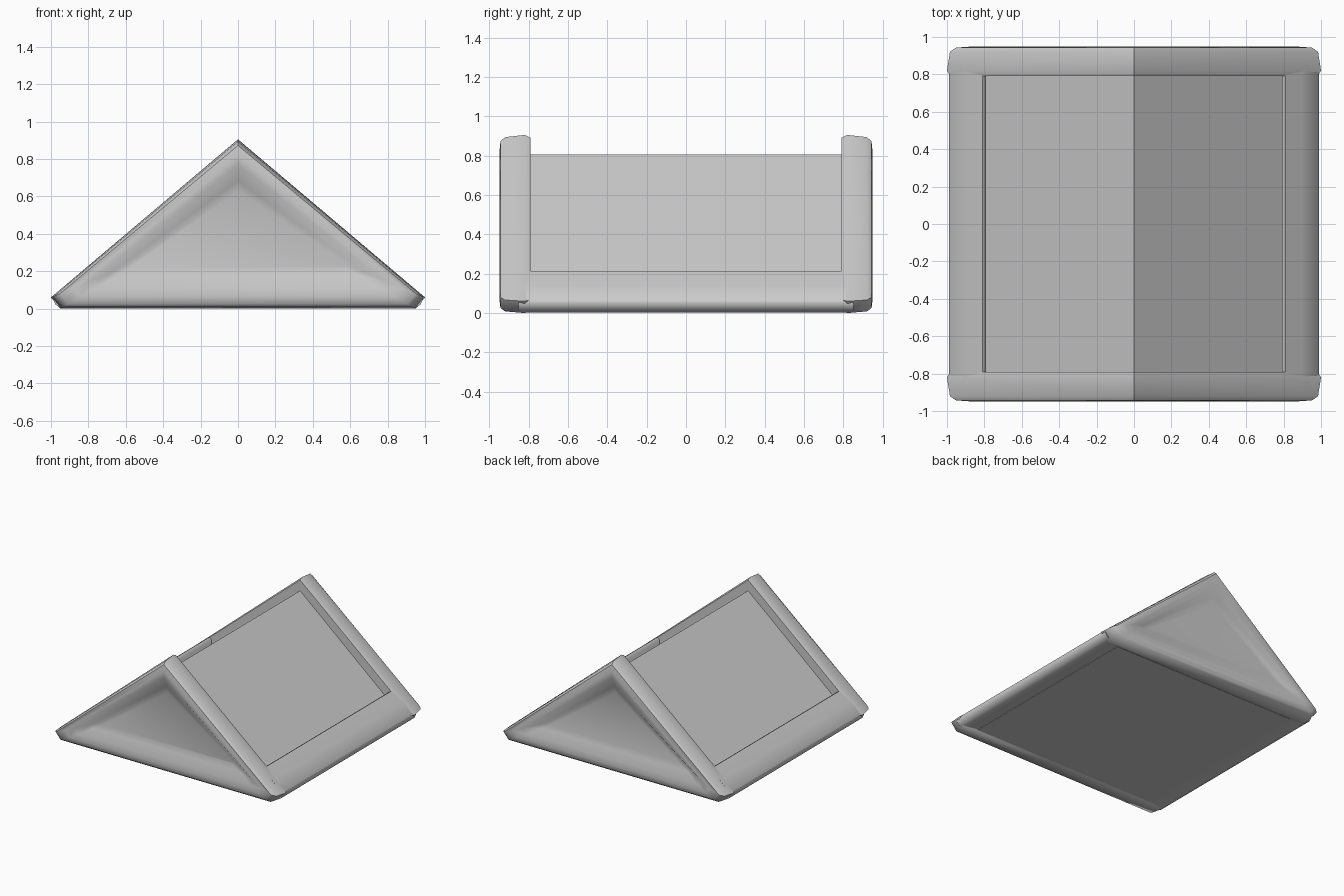
import bpy, bmesh, math

cube = bpy.data.objects.get("Cube")
if cube:
    bpy.data.objects.remove(cube, do_unlink=True)

grey = bpy.data.materials.new("plain_grey")
grey.use_nodes = True
colour = (0.6, 0.6, 0.6, 1)
grey.diffuse_color = colour
grey.node_tree.nodes["Principled BSDF"].inputs["Base Color"].default_value = colour


def loft(name, rings, angle):
    """Skin a list of closed rings, cap both ends and smooth-shade."""
    bm = bmesh.new()
    loops = [[bm.verts.new(p) for p in ring] for ring in rings]
    for a, b in zip(loops, loops[1:]):
        for i in range(len(a)):
            j = (i + 1) % len(a)
            bm.faces.new((a[i], a[j], b[j], b[i]))
    bm.faces.new(loops[0])
    bm.faces.new(loops[-1][::-1])
    bmesh.ops.recalc_face_normals(bm, faces=bm.faces)
    mesh = bpy.data.meshes.new(name)
    bm.to_mesh(mesh)
    bm.free()
    mesh.materials.append(grey)
    obj = bpy.data.objects.new(name, mesh)
    bpy.context.collection.objects.link(obj)
    bpy.ops.object.select_all(action="DESELECT")
    obj.select_set(True)
    bpy.context.view_layer.objects.active = obj
    bpy.ops.object.shade_smooth_by_angle(angle=math.radians(angle))
    return obj


def symmetric(half):
    """Complete a right-hand profile that starts on the centre line."""
    return half + [(-x, z) for x, z in reversed(half[1:])]


# Gable ends: triangular frames with a shallow recessed panel
outer = symmetric([(0, 0.905), (1, 0.06), (0.95, 0)])
inner = symmetric([(0, 0.63), (0.6, 0.225), (0.58, 0.215)])
steps = [(0.79, 0.05), (0.82, 0), (0.92, 0.04), (0.943, 0.12),
         (0.948, 0.3), (0.94, 0.5), (0.91, 0.8), (0.9, 1)]
for name, side in (("front_gable", -1), ("back_gable", 1)):
    rings = [[(ox + (ix - ox) * t, side * y, oz + (iz - oz) * t)
              for (ox, oz), (ix, iz) in zip(outer, inner)] for y, t in steps]
    loft(name, rings, 50)

# Sunken sloping panels
panel = symmetric([(0, 0.805), (0.83, 0.1), (0.83, 0.005)])
loft("roof_panels", [[(x, y, z) for x, z in panel] for y in (-0.8, 0.8)], 25)

# Eave rails along both lower edges
rail = [(0.79, 0.01), (0.79, 0.2), (0.81, 0.213), (0.9, 0.143),
        (0.985, 0.07), (0.99, 0.05), (0.975, 0.02), (0.945, 0.003)]
for name, side in (("left_eave_rail", 1), ("right_eave_rail", -1)):
    loft(name, [[(side * x, y, z) for x, z in rail] for y in (-0.85, 0.85)], 60)
